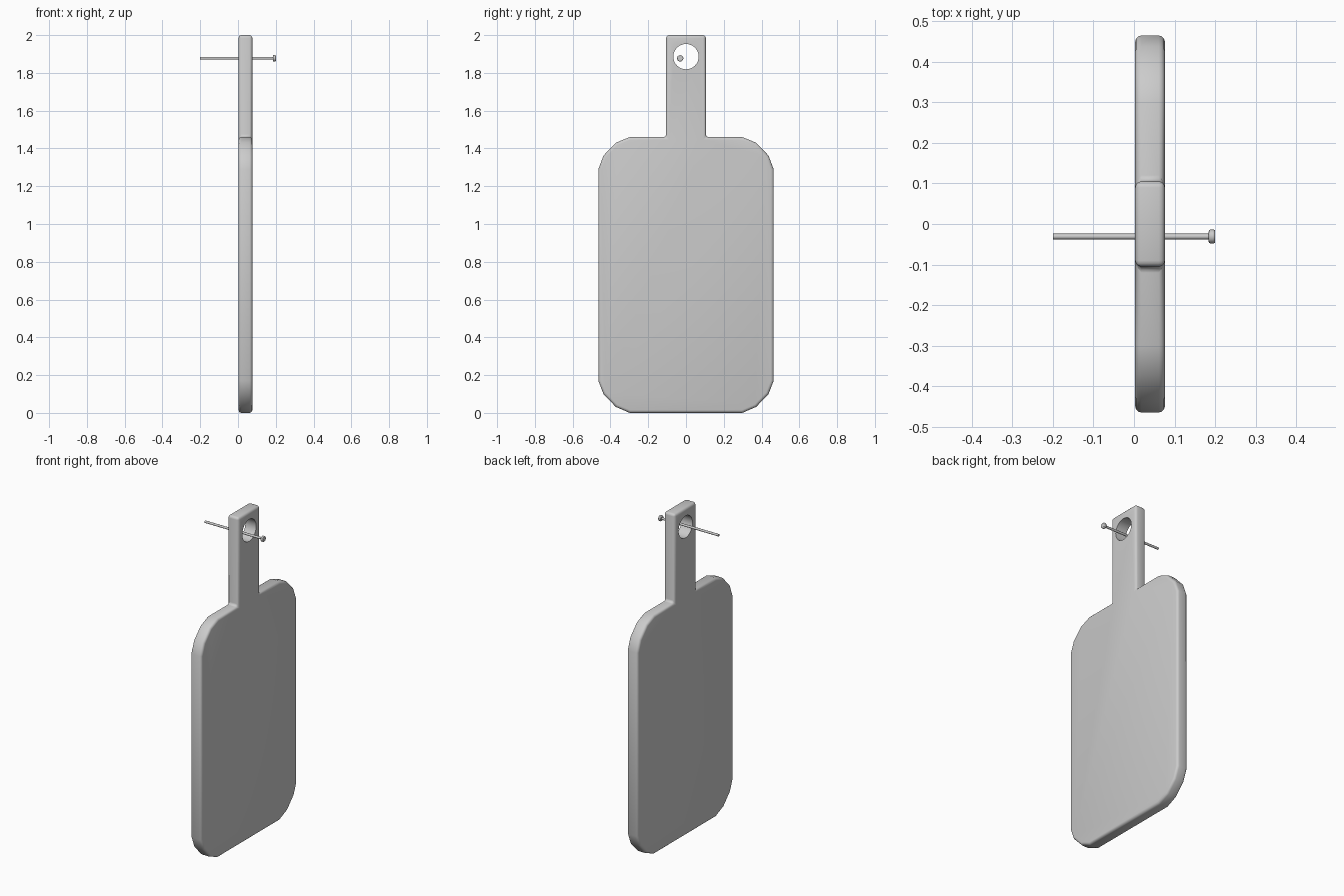
import bpy, bmesh, math

if "Cube" in bpy.data.objects:
    bpy.data.objects.remove(bpy.data.objects["Cube"])


def activate(obj):
    bpy.ops.object.select_all(action='DESELECT')
    bpy.context.view_layer.objects.active = obj
    obj.select_set(True)


def cylinder_x(name, x0, x1, radius, y, z, sides):
    """Cylinder lying along the x axis."""
    bpy.ops.mesh.primitive_cylinder_add(
        vertices=sides, radius=radius, depth=x1 - x0,
        location=((x0 + x1) / 2, y, z), rotation=(0, math.pi / 2, 0))
    obj = bpy.context.object
    obj.name = name
    return obj


# Paddle board with handle: half outline (y, z), mirrored across y = 0
X0, X1 = 0.003, 0.076
half = [(0.298, 0.003), (0.372, 0.032), (0.437, 0.1), (0.464, 0.17),
        (0.464, 1.29), (0.437, 1.362), (0.372, 1.43), (0.298, 1.46),
        (0.105, 1.46), (0.105, 2.0)]
half[0] = (0.298, 0.0)
outline = half + [(-y, z) for y, z in reversed(half)]

bm = bmesh.new()
face = bm.faces.new([bm.verts.new((X0, y, z)) for y, z in outline])
ext = bmesh.ops.extrude_face_region(bm, geom=[face])
bmesh.ops.translate(bm, vec=(X1 - X0, 0, 0),
                    verts=[v for v in ext['geom'] if isinstance(v, bmesh.types.BMVert)])
bmesh.ops.recalc_face_normals(bm, faces=bm.faces)
mesh = bpy.data.meshes.new("cutting_board")
bm.to_mesh(mesh)
bm.free()
board = bpy.data.objects.new("cutting_board", mesh)
bpy.context.collection.objects.link(board)

# Rounded edges
bevel = board.modifiers.new("round_edges", 'BEVEL')
bevel.width = 0.015
bevel.segments = 3
bevel.limit_method = 'ANGLE'
bevel.angle_limit = math.radians(60)

# Hanging hole in the handle
cutter = cylinder_x("hole_cutter", -0.2, 0.3, 0.067, 0, 1.886, 32)
cutter.hide_render = True
cutter.hide_set(True)
cut = board.modifiers.new("hanging_hole", 'BOOLEAN')
cut.operation = 'DIFFERENCE'
cut.solver = 'EXACT'
cut.object = cutter

# Apply the modifiers and drop the cutter
activate(board)
for name in ("round_edges", "hanging_hole"):
    bpy.ops.object.modifier_apply(modifier=name)
bpy.data.objects.remove(cutter)
bpy.ops.object.shade_smooth_by_angle(angle=math.radians(35))

# Nail through the hole: shaft and rounded head
shaft = cylinder_x("nail_shaft", -0.2, 0.19, 0.007, -0.031, 1.877, 16)
head = cylinder_x("nail_head", 0.184, 0.2, 0.017, -0.031, 1.877, 24)
rim = head.modifiers.new("soft_rim", 'BEVEL')
rim.width = 0.004
rim.segments = 2
rim.limit_method = 'ANGLE'
for part in (shaft, head):
    activate(part)
    bpy.ops.object.shade_smooth_by_angle(angle=math.radians(50))
